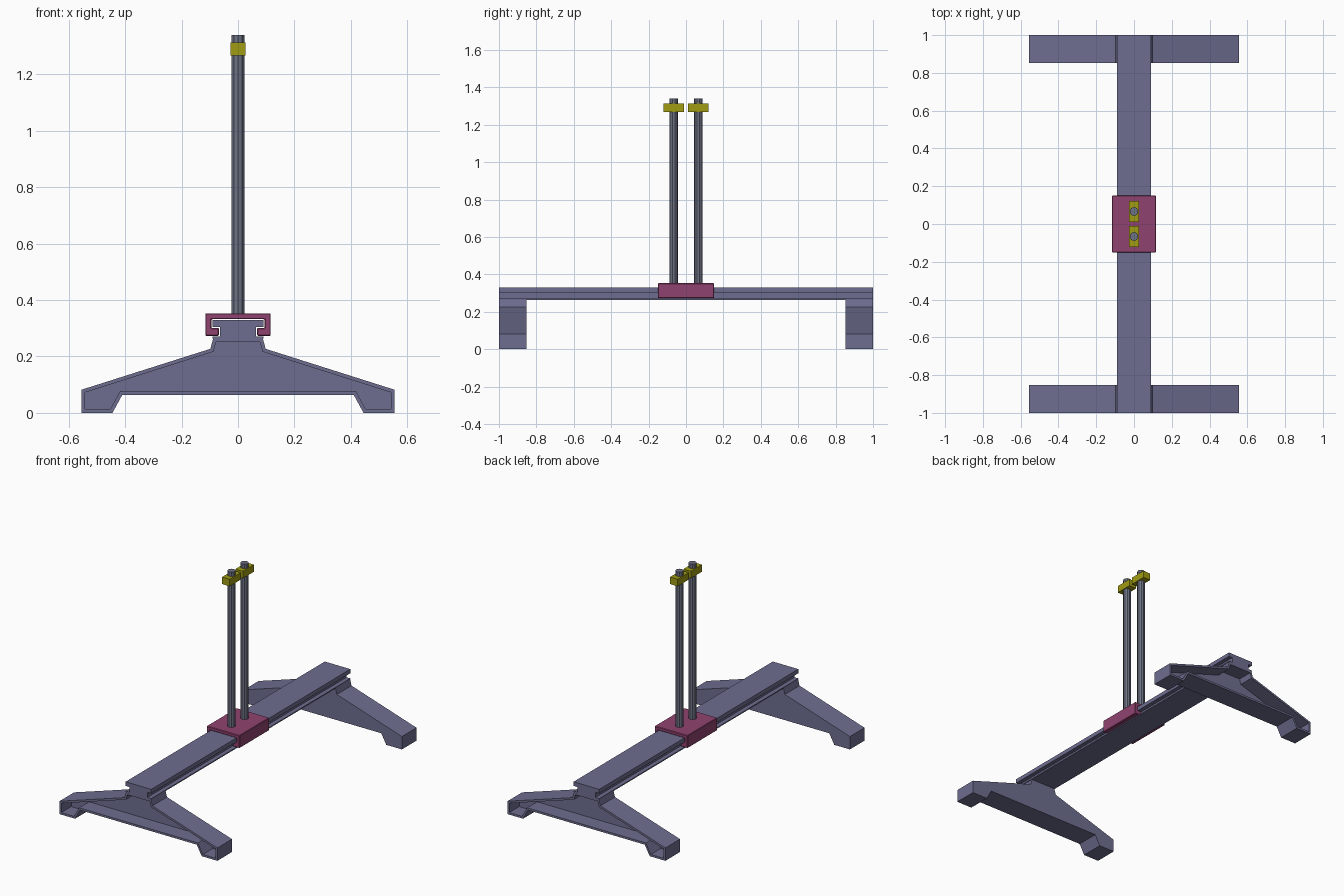
import bpy, bmesh, math

if "Cube" in bpy.data.objects:
    bpy.data.objects.remove(bpy.data.objects["Cube"])


def material(name, rgb):
    mat = bpy.data.materials.new(name)
    mat.diffuse_color = (*rgb, 1)
    mat.use_nodes = True
    mat.node_tree.nodes["Principled BSDF"].inputs["Base Color"].default_value = mat.diffuse_color
    return mat


STEEL = material("painted_steel", (0.155, 0.155, 0.28))
ROD = material("rod_metal", (0.155, 0.17, 0.23))
PLUM = material("plum", (0.28, 0.055, 0.16))
YELLOW = material("yellow", (0.35, 0.33, 0.006))


def mirrored(half):
    """Close a right-hand half profile by mirroring it across x = 0."""
    return half + [(-x, z) for x, z in reversed(half)]


def extrude_profile(name, half, y0, y1, mat, rim=0, depth=0):
    """Extrude an XZ profile along y, optionally hollowing the y0 face."""
    bm = bmesh.new()
    front = bm.faces.new([bm.verts.new((x, y0, z)) for x, z in mirrored(half)])
    back = bmesh.ops.extrude_face_region(bm, geom=[front], use_keep_orig=True)["geom"]
    bmesh.ops.translate(bm, vec=(0, y1 - y0, 0),
                        verts=[g for g in back if isinstance(g, bmesh.types.BMVert)])
    bmesh.ops.recalc_face_normals(bm, faces=bm.faces)
    if rim:
        bmesh.ops.inset_region(bm, faces=[front], thickness=rim, use_even_offset=True)
        floor = bmesh.ops.extrude_discrete_faces(bm, faces=[front])["faces"]
        bmesh.ops.translate(bm, vec=(0, depth, 0), verts=floor[0].verts)
    mesh = bpy.data.meshes.new(name)
    bm.to_mesh(mesh)
    bm.free()
    mesh.materials.append(mat)
    obj = bpy.data.objects.new(name, mesh)
    bpy.context.collection.objects.link(obj)
    return obj


def bevel(obj, width):
    mod = obj.modifiers.new("edge_bevel", "BEVEL")
    mod.width = width
    mod.segments = 1
    mod.limit_method = "ANGLE"


# Feet, hollowed on their outer faces
foot_half = [(0.41, 0.064), (0.445, 0), (0.555, 0), (0.555, 0.082),
             (0.098, 0.227), (0.088, 0.264)]
for name, turn in (("front_foot", 0), ("back_foot", math.pi)):
    foot = extrude_profile(name, foot_half, -1, -0.853, STEEL, rim=0.013, depth=0.10)
    foot.rotation_euler.z = turn

# Rail with side grooves
rail_half = [(0.09, 0.264), (0.09, 0.271), (0.063, 0.271), (0.063, 0.304),
             (0.09, 0.304), (0.09, 0.33)]
extrude_profile("rail", rail_half, -1, 1, STEEL)

# Sliding carriage hooked around the rail
carriage_half = [(0.094, 0.332), (0.094, 0.301), (0.068, 0.301), (0.068, 0.273),
                 (0.116, 0.273), (0.116, 0.353)]
carriage = extrude_profile("carriage", carriage_half, -0.15, 0.15, PLUM)
bevel(carriage, 0.003)

# Twin posts, each carrying a small cross clamp
for side, y in (("front", -0.066), ("back", 0.066)):
    z0, z1 = 0.345, 1.34
    bpy.ops.mesh.primitive_cylinder_add(vertices=10, radius=0.0235, depth=z1 - z0,
                                        location=(0, y, (z0 + z1) / 2))
    post = bpy.context.object
    post.name = side + "_post"
    post.data.materials.append(ROD)
    bpy.ops.mesh.primitive_cube_add(size=1, location=(0, y, 1.29))
    clamp = bpy.context.object
    clamp.name = side + "_post_clamp"
    clamp.scale = (0.053, 0.11, 0.045)
    clamp.data.materials.append(YELLOW)
